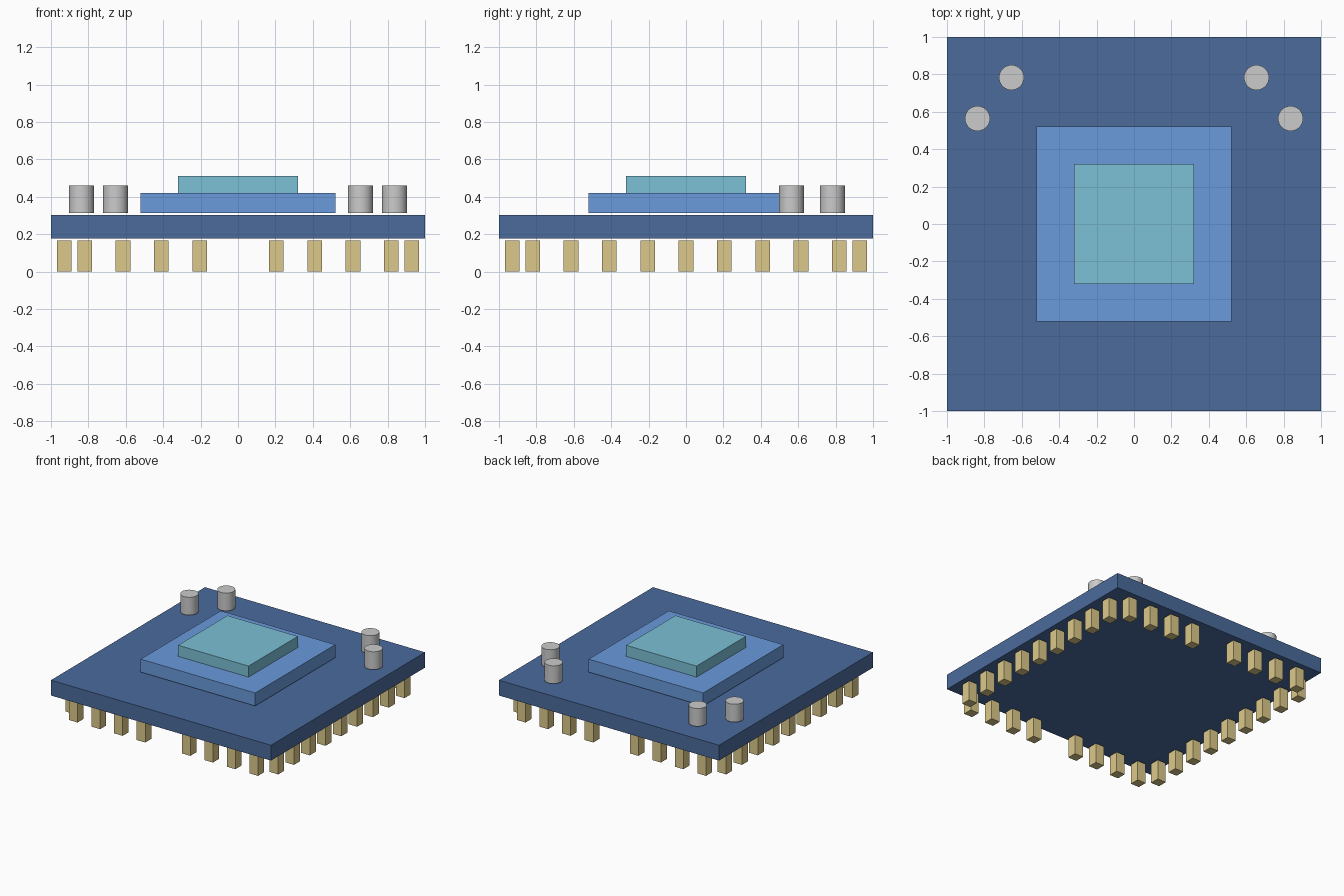
import bpy, math

if "Cube" in bpy.data.objects:
    bpy.data.objects.remove(bpy.data.objects["Cube"])


def material(name, rgb):
    m = bpy.data.materials.new(name)
    m.diffuse_color = (*rgb, 1)
    m.use_nodes = True
    m.node_tree.nodes["Principled BSDF"].inputs["Base Color"].default_value = m.diffuse_color
    return m


navy = material("navy", (0.07, 0.147, 0.335))
blue = material("blue", (0.144, 0.328, 0.72))
teal = material("teal", (0.2, 0.527, 0.672))
gold = material("gold", (0.716, 0.584, 0.254))


def slab(name, x, y, width, z0, z1, mat):
    bpy.ops.mesh.primitive_cube_add(size=1, location=(x, y, (z0 + z1) / 2))
    ob = bpy.context.object
    ob.name = name
    ob.scale = (width, width, z1 - z0)
    bpy.ops.object.transform_apply(location=False, rotation=False, scale=True)
    ob.data.materials.append(mat)
    return ob


# Stacked square plates
slab("board", 0, 0, 2.0, 0.176, 0.302, navy)
slab("chip_package", 0, 0, 1.04, 0.313, 0.42, blue)
slab("chip_die", 0, 0, 0.64, 0.42, 0.511, teal)

# Contact pins: side rows of nine, front and back rows of eight (no centre pin)
for side in (-1, 1):
    for i in range(-4, 5):
        t = i * 0.205
        slab("side_pin", side * 0.928, t, 0.078, 0, 0.166, gold)
        if i:
            slab("end_pin", t, side * 0.928, 0.078, 0, 0.166, gold)

# Capacitors near the back corners
for side in (-1, 1):
    for x, y in ((0.655, 0.783), (0.837, 0.564)):
        bpy.ops.mesh.primitive_cylinder_add(
            vertices=32, radius=0.067, depth=0.147,
            location=(side * x, y, 0.3865))
        bpy.context.object.name = "capacitor"
        bpy.ops.object.shade_smooth_by_angle(angle=math.radians(30))
